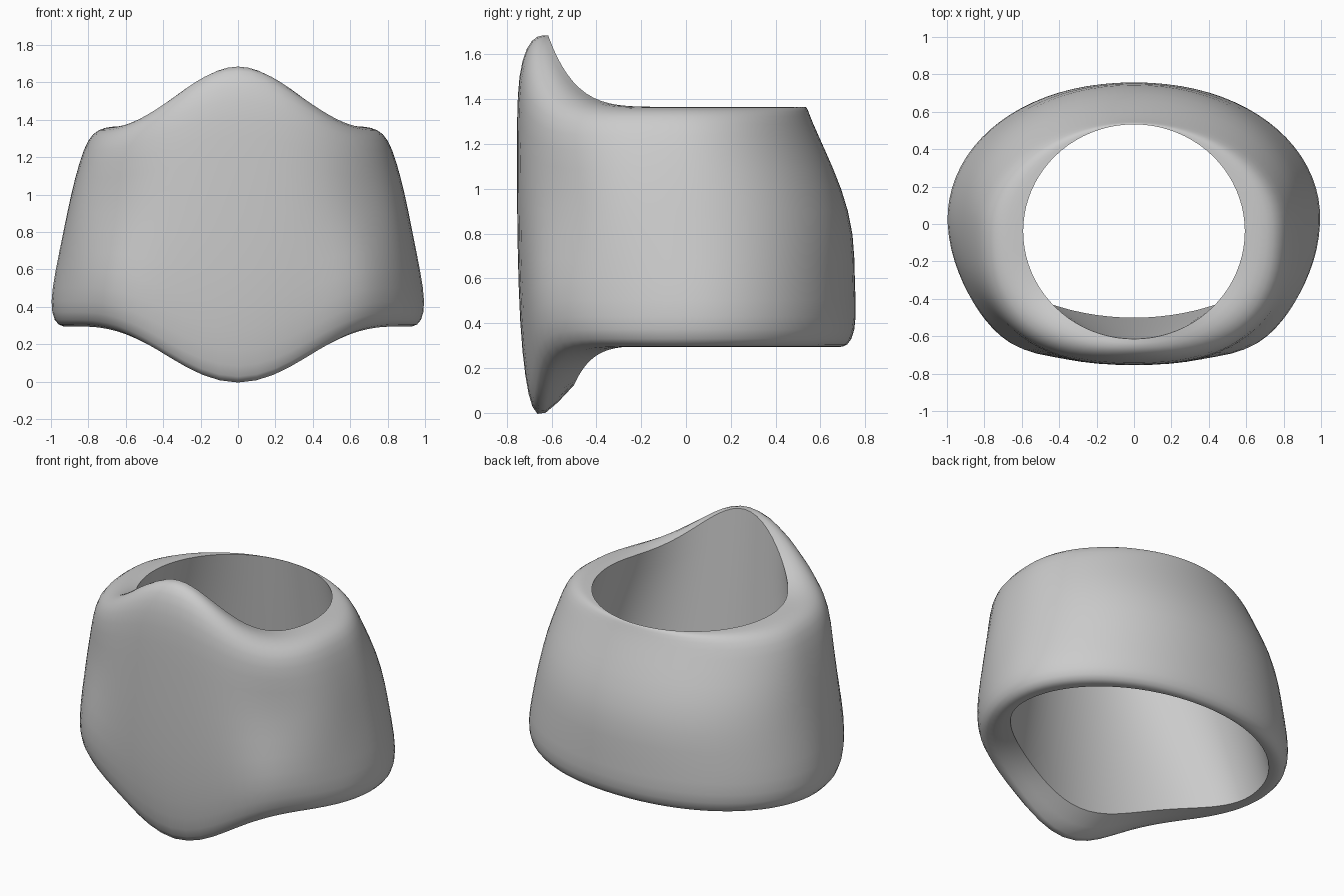
import bpy, bmesh, math

if "Cube" in bpy.data.objects:
    bpy.data.objects.remove(bpy.data.objects["Cube"])

COLS = 40

# Rings run bottom lip -> outer wall -> top lip -> inner wall.
# half width, front y, back y, z, front lift, lift half-width, front squareness
RINGS = [
    (.885, -.503, .68, .298, -.18, .82, 1.97),  # sharp lower inner edge
    (.94, -.645, .70, .290, -.338, .85, 2.25),
    (.99, -.69, .745, .318, -.325, .85, 2.4),
    (1.01, -.72, .765, .42, -.29, .85, 2.4),
    (.985, -.745, .755, .58, -.20, .80, 2.4),
    (.938, -.755, .755, .80, -.05, .76, 2.5),
    (.897, -.757, .70, 1.00, .06, .76, 2.5),
    (.85, -.757, .62, 1.18, .15, .75, 2.5),
    (.805, -.75, .565, 1.30, .22, .75, 2.5),
    (.75, -.715, .547, 1.35, .30, .72, 2.4),
    (.68, -.665, .54, 1.365, .332, .68, 2.2),
    (.595, -.617, .535, 1.366, .324, .58, 2.0),  # sharp upper inner edge
    (.668, -.588, .571, 1.10, .197, .64, 2.0),
    (.75, -.556, .612, .80, .055, .70, 2.0),
    (.827, -.526, .65, .52, -.076, .76, 2.0),
]
SHARP = (0, 11)


def power(v, n):
    return math.copysign(abs(v) ** (2 / n), v)


def gauss(v, mid, width):
    return math.exp(-((v - mid) / width) ** 2)


def ring_point(ring, a, outer):
    hw, yf, yb, z, lift, w, nf = ring
    c, s = math.cos(a), math.sin(a)
    front = c > 0
    n = nf if front else (2.1 if z < 1.1 and outer else 2.0)
    yc = .03 - .05 * z
    x = hw * power(s, n)
    y = yc + (yf - yc if front else yc - yb) * power(c, n)
    # knuckle at the front corners of the lower outer wall, dented above and behind
    if front and outer:
        ang = math.degrees(math.atan2(abs(x), -y))
        k = 1 + gauss(z, .48, .3) * (.055 * gauss(ang, 43, 12) - .025 * gauss(ang, 73, 12))
        k -= .035 * gauss(z, .92, .2) * gauss(ang, 50, 15)
        x, y = x * k, y * k
    if front and abs(x) < w:
        p = 2.5 if lift < 0 else 2.0
        z += lift * math.cos(math.pi * x / (2 * w)) ** p
    return x, y, z


# Closed band lofted through the rings
bm = bmesh.new()
crease = bm.edges.layers.float.new("crease_edge")
grid = [[bm.verts.new(ring_point(r, 2 * math.pi * i / COLS, 0 < j < 10))
         for i in range(COLS)] for j, r in enumerate(RINGS)]
for j in range(len(grid)):
    a, b = grid[j], grid[(j + 1) % len(grid)]
    for i in range(COLS):
        k = (i + 1) % COLS
        bm.faces.new((a[i], a[k], b[k], b[i]))
for j in SHARP:
    for i in range(COLS):
        e = bm.edges.get((grid[j][i], grid[j][(i + 1) % COLS]))
        e[crease] = 1.0
        e.smooth = False
bmesh.ops.recalc_face_normals(bm, faces=bm.faces)
for f in bm.faces:
    f.smooth = True

mesh = bpy.data.meshes.new("ring_band")
bm.to_mesh(mesh)
bm.free()
band = bpy.data.objects.new("ring_band", mesh)
bpy.context.collection.objects.link(band)

# Smooth the surface, keeping both inner lips crisp
sub = band.modifiers.new("smooth", 'SUBSURF')
sub.levels = sub.render_levels = 1
